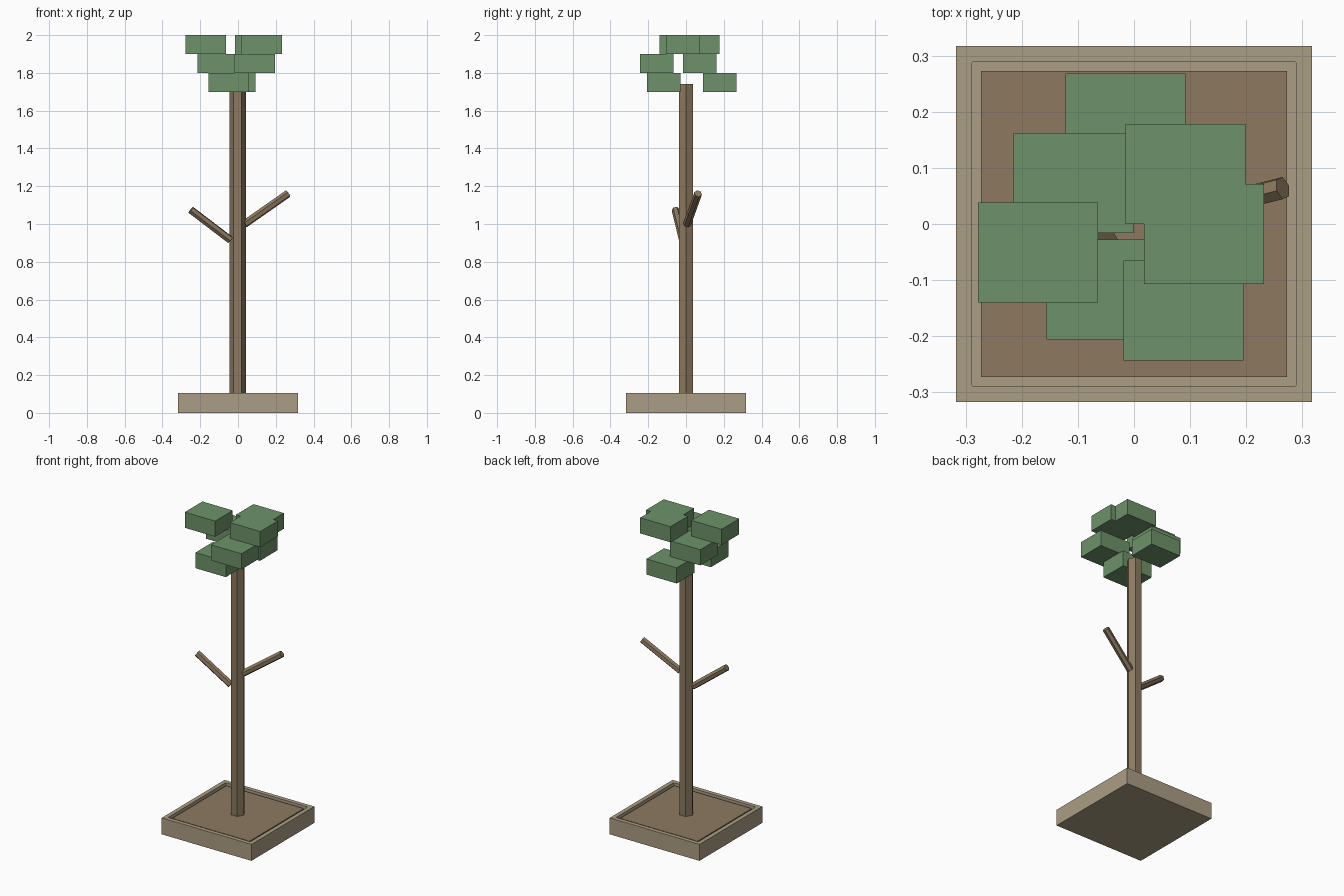
import bpy
import bmesh
from mathutils import Matrix, Vector

default = bpy.data.objects.get("Cube")
if default:
    bpy.data.objects.remove(default, do_unlink=True)


def material(name, colour):
    mat = bpy.data.materials.new(name)
    mat.use_nodes = True
    rgba = (*colour, 1)
    mat.diffuse_color = rgba
    mat.node_tree.nodes["Principled BSDF"].inputs["Base Color"].default_value = rgba
    return mat


TAN = material("tan_planter", (0.41, 0.34, 0.23))
BROWN = material("brown_bark", (0.266, 0.195, 0.118))
GREEN = material("leaf_green", (0.155, 0.291, 0.144))


def finish(name, bm, mat):
    bmesh.ops.recalc_face_normals(bm, faces=bm.faces)
    mesh = bpy.data.meshes.new(name)
    bm.to_mesh(mesh)
    bm.free()
    mesh.materials.append(mat)
    obj = bpy.data.objects.new(name, mesh)
    bpy.context.collection.objects.link(obj)
    return obj


def box(name, centre, size, mat):
    bm = bmesh.new()
    bmesh.ops.create_cube(bm, size=1)
    bmesh.ops.scale(bm, vec=size, verts=bm.verts)
    bmesh.ops.translate(bm, vec=centre, verts=bm.verts)
    return finish(name, bm, mat)


def hex_rod(name, start, end, radius, mat, side):
    """Six-sided rod with one corner turned towards side."""
    start, end = Vector(start), Vector(end)
    axis = (end - start).normalized()
    across = Vector(side)
    across = (across - axis * across.dot(axis)).normalized()
    turn = Matrix((across, axis.cross(across), axis)).transposed().to_4x4()
    bm = bmesh.new()
    # create_cone puts its first corner on local y
    bmesh.ops.create_cone(bm, cap_ends=True, segments=6, radius1=radius, radius2=radius,
                          depth=(end - start).length,
                          matrix=Matrix.Translation((start + end) / 2) @ turn)
    return finish(name, bm, mat)


# Planter: block whose top is recessed, with softened inner corners
HALF, HEIGHT, PIT = 0.317, 0.105, 0.29
planter = box("planter", (0, 0, HEIGHT / 2), (2 * HALF, 2 * HALF, HEIGHT), TAN)
cutter = box("planter_cutter", (0, 0, HEIGHT), (2 * PIT, 2 * PIT, 0.05), TAN)
bm = bmesh.new()
bm.from_mesh(cutter.data)
uprights = [e for e in bm.edges
            if abs(e.verts[0].co.z - e.verts[1].co.z) > 0.01]
bmesh.ops.bevel(bm, geom=uprights, offset=0.006, segments=2, profile=0.5, affect="EDGES")
bm.to_mesh(cutter.data)
bm.free()
cutter.hide_render = True
cutter.hide_set(True)
cut = planter.modifiers.new("recess", "BOOLEAN")
cut.operation = "DIFFERENCE"
cut.object = cutter
bpy.context.view_layer.objects.active = planter
bpy.ops.object.modifier_apply(modifier=cut.name)
bpy.data.objects.remove(cutter, do_unlink=True)

# Soil slab standing in the recess, leaving a groove around it
box("soil", (0, 0, 0.087), (0.546, 0.546, 0.02), BROWN)

# Trunk and its two bare branches
hex_rod("trunk", (-0.002, 0, 0.085), (-0.002, 0, 1.74), 0.0435, BROWN, (0, 1, 0))
hex_rod("left_branch", (0.035, 0.006, 1.0), (0.265, 0.064, 1.161), 0.021, BROWN, (1, 0, 0))
hex_rod("right_branch", (-0.04, -0.016, 0.915), (-0.25, -0.055, 1.075), 0.021, BROWN, (1, 0, 0))

# Foliage: equal slabs in three staggered layers
LAYERS = {
    "lower": (1.75, [(-0.049, -0.117), (-0.015, 0.179)]),
    "middle": (1.85, [(-0.108, 0.073), (0.088, -0.154)]),
    "upper": (1.95, [(-0.171, -0.051), (0.125, -0.018), (0.092, 0.089)]),
}
for layer, (z, spots) in LAYERS.items():
    for i, (x, y) in enumerate(spots, 1):
        box(f"{layer}_leaf_block_{i}", (x, y, z), (0.214, 0.178, 0.1), GREEN)
